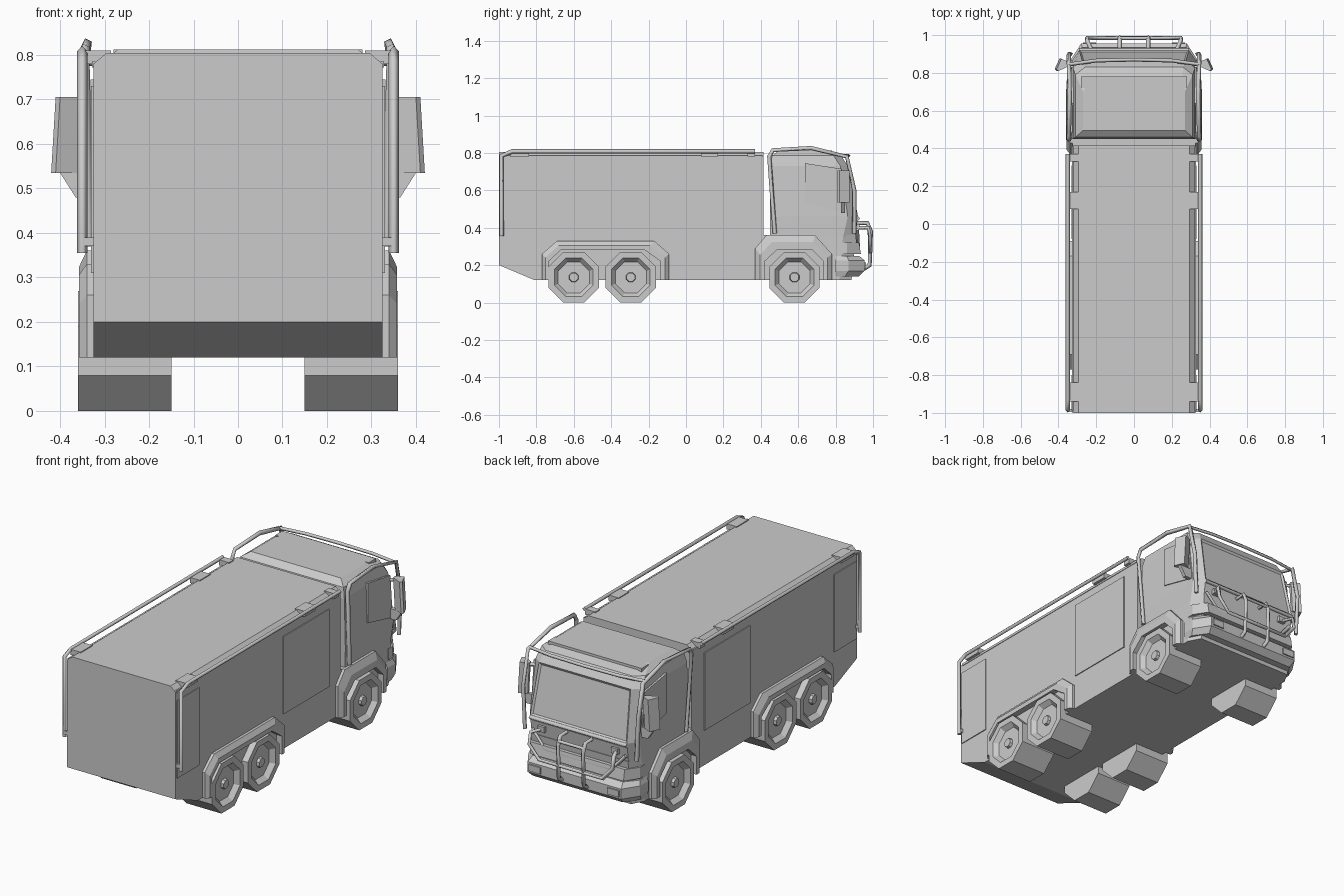
import bpy, bmesh, math
from mathutils import Vector

if "Cube" in bpy.data.objects:
    bpy.data.objects.remove(bpy.data.objects["Cube"])

grey = bpy.data.materials.new("plain grey")
grey.use_nodes = True
grey.diffuse_color = (0.6, 0.6, 0.6, 1)
grey.node_tree.nodes["Principled BSDF"].inputs["Base Color"].default_value = (0.6, 0.6, 0.6, 1)


def finish(name, mesh, mirrored):
    obj = bpy.data.objects.new(name, mesh)
    bpy.context.collection.objects.link(obj)
    mesh.materials.clear()
    mesh.materials.append(grey)
    if mirrored:
        obj.modifiers.new("Mirror", "MIRROR").use_axis[0] = True
    return obj


def loft(name, rings, mirrored=False, closed=False, edit=None):
    """Skin a row of equal rings; cap the ends unless closed."""
    bm = bmesh.new()
    rows = [[bm.verts.new(p) for p in ring] for ring in rings]
    n = len(rows[0])
    pairs = list(zip(rows, rows[1:])) + ([(rows[-1], rows[0])] if closed else [])
    for a, b in pairs:
        for i in range(n):
            j = (i + 1) % n
            bm.faces.new((a[i], a[j], b[j], b[i]))
    if not closed:
        bm.faces.new(rows[0])
        bm.faces.new(rows[-1])
    bmesh.ops.recalc_face_normals(bm, faces=bm.faces)
    if edit:
        edit(bm)
    mesh = bpy.data.meshes.new(name)
    bm.to_mesh(mesh)
    bm.free()
    return finish(name, mesh, mirrored)


def side_prism(name, outline, x0, x1, mirrored=True):
    """Extrude a (y, z) outline along x."""
    return loft(name, [[(x, y, z) for y, z in outline] for x in (x0, x1)], mirrored)


def box(name, x, y, z, mirrored=False):
    return side_prism(name, [(y[0], z[0]), (y[1], z[0]), (y[1], z[1]), (y[0], z[1])],
                      x[0], x[1], mirrored)


def bar(name, points, radius=0.011, mirrored=True):
    """Four-sided tube along a path."""
    curve = bpy.data.curves.new(name, "CURVE")
    curve.dimensions = "3D"
    curve.bevel_depth = radius
    curve.bevel_resolution = 0
    curve.use_fill_caps = True
    spline = curve.splines.new("POLY")
    spline.points.add(len(points) - 1)
    for sp, p in zip(spline.points, points):
        sp.co = (*p, 1)
    temp = bpy.data.objects.new(name, curve)
    bpy.context.collection.objects.link(temp)
    deps = bpy.context.evaluated_depsgraph_get()
    mesh = bpy.data.meshes.new_from_object(temp.evaluated_get(deps))
    bpy.data.objects.remove(temp)
    return finish(name, mesh, mirrored)


# Equipment body with tapered tail and chamfered roof edges
def body_section(y, bottom):
    half = [(0.325, bottom), (0.325, 0.78), (0.295, 0.805)]
    return [(x, y, z) for x, z in half] + [(-x, y, z) for x, z in reversed(half)]


loft("body", [body_section(-1, 0.20), body_section(-0.81, 0.12), body_section(0.415, 0.12)])

# Side shutters and trim line
box("rear_shutter", (0.32, 0.33), (-0.99, -0.80), (0.31, 0.73), True)
box("middle_shutter", (0.32, 0.33), (-0.08, 0.31), (0.31, 0.73), True)
box("body_trim", (0.32, 0.328), (-0.99, 0.41), (0.772, 0.785), True)


# Cab stacked from plan outlines
def cab_ring(z, w, rear, corner, fw, front):
    half = [(w, rear), (w, corner), (fw, front)]
    return [(x, y, z) for x, y in half] + [(-x, y, z) for x, y in reversed(half)]


def inset_windscreen(bm):
    bm.faces.ensure_lookup_table()
    screen = max((f for f in bm.faces if f.calc_area() > 0.1 and f.normal.y > 0.8),
                 key=lambda f: f.calc_center_median().z)
    bmesh.ops.inset_region(bm, faces=[screen], thickness=0.015, depth=-0.008)


loft("cab_base", [cab_ring(0.12, 0.325, 0.38, 0.82, 0.29, 0.885),
                  cab_ring(0.36, 0.325, 0.38, 0.84, 0.29, 0.91)])
loft("cab", [cab_ring(0.35, 0.325, 0.45, 0.84, 0.29, 0.905),
             cab_ring(0.46, 0.328, 0.45, 0.865, 0.29, 0.92),
             cab_ring(0.73, 0.322, 0.45, 0.825, 0.275, 0.865),
             cab_ring(0.785, 0.31, 0.46, 0.79, 0.26, 0.83),
             cab_ring(0.812, 0.27, 0.495, 0.70, 0.25, 0.73)], edit=inset_windscreen)
box("roof_strip", (-0.28, 0.28), (0.72, 0.78), (0.78, 0.812))
side_prism("side_window", [(0.637, 0.53), (0.85, 0.48), (0.83, 0.715), (0.637, 0.745)], 0.32, 0.332)
bar("windscreen_sill", [(-0.29, 0.92, 0.45), (0.29, 0.92, 0.45)], 0.012, False)
box("marker_lamp", (0.2, 0.24), (0.90, 0.928), (0.39, 0.42), True)
bar("grille_edge", [(0.28, 0.915, 0.39), (0.2, 0.92, 0.30), (0, 0.92, 0.30)], 0.01)

# Front bumper with stepped ends
loft("bumper", [cab_ring(0.14, 0.325, 0.80, 0.85, 0.27, 0.925),
                cab_ring(0.17, 0.335, 0.80, 0.87, 0.28, 0.955),
                cab_ring(0.225, 0.335, 0.80, 0.87, 0.28, 0.955),
                cab_ring(0.25, 0.325, 0.80, 0.86, 0.27, 0.925)])
loft("upper_bumper", [cab_ring(0.26, 0.328, 0.82, 0.86, 0.28, 0.935),
                      cab_ring(0.32, 0.328, 0.82, 0.86, 0.28, 0.925)])
box("headlamp", (0.20, 0.27), (0.94, 0.962), (0.18, 0.215), True)

# Bull bar
bar("bull_bar_post", [(0.075, 0.95, 0.18), (0.075, 0.982, 0.20), (0.075, 0.988, 0.38),
                      (0.075, 0.97, 0.425), (0.075, 0.91, 0.425)], 0.012)
bar("bull_bar_loop", [(0.22, 0.91, 0.40), (0.25, 0.975, 0.40), (0.25, 0.985, 0.34),
                      (0.19, 0.985, 0.27), (0, 0.985, 0.27)], 0.011)
bar("bull_bar_top", [(-0.075, 0.983, 0.40), (0.075, 0.983, 0.40)], 0.01, False)

# Wing mirrors on brackets
plan = [(0.345, 0.855), (0.39, 0.875), (0.415, 0.82), (0.405, 0.81), (0.35, 0.835)]
loft("wing_mirror", [[(x + 0.005, y, 0.535) for x, y in plan],
                     [(x - 0.005, y, 0.705) for x, y in plan]], True)
loft("mirror_bracket", [[(x, y, 0.535) for x, y in ((0.32, 0.83), (0.40, 0.83), (0.40, 0.85), (0.32, 0.85))],
                        [(x, y, 0.48) for x, y in ((0.32, 0.83), (0.365, 0.83), (0.365, 0.85), (0.32, 0.85))]], True)
bar("mirror_arm", [(0.31, 0.82, 0.69), (0.36, 0.85, 0.69)], 0.01)

# Guard rails around the cab
bar("cab_rail", [(0.335, 0.475, 0.37), (0.345, 0.445, 0.78), (0.345, 0.465, 0.815), (0.34, 0.67, 0.826),
                 (0.345, 0.86, 0.78), (0.345, 0.90, 0.60), (0.335, 0.90, 0.37)], 0.012)
bar("cab_cross_rail", [(0.345, 0.845, 0.785), (0.2, 0.865, 0.785), (0, 0.87, 0.785)], 0.01)

# Roof rails, uprights at the tail, and brackets
bar("roof_rail", [(0.35, -0.986, 0.355), (0.35, -0.986, 0.785), (0.35, -0.93, 0.808), (0.35, 0.37, 0.808)], 0.012)
for i, (y0, y1) in enumerate([(-0.94, -0.84), (0.08, 0.17), (0.33, 0.37)]):
    box(f"rail_bracket_{i + 1}", (0.285, 0.345), (y0, y1), (0.78, 0.81), True)
box("tail_bracket", (0.32, 0.35), (-0.995, -0.98), (0.37, 0.39), True)


# Wheel arches: chamfered bands between an outer and an inner outline
def fender(name, outer, inner):
    rings = []
    for (oy, oz), (iy, iz) in zip(outer, inner):
        my, mz = oy * 0.5 + iy * 0.5, oz * 0.5 + iz * 0.5
        rings.append([(0.31, oy, oz), (0.34, oy, oz), (0.358, my, mz), (0.358, iy, iz), (0.31, iy, iz)])
    loft(name, rings, True)


fender("front_fender",
       [(0.37, 0.12), (0.37, 0.29), (0.43, 0.36), (0.69, 0.36), (0.78, 0.26), (0.78, 0.12)],
       [(0.42, 0.12), (0.42, 0.22), (0.49, 0.285), (0.67, 0.285), (0.735, 0.22), (0.735, 0.12)])
fender("rear_fender",
       [(-0.77, 0.12), (-0.77, 0.26), (-0.69, 0.33), (-0.17, 0.33), (-0.09, 0.26), (-0.09, 0.12)],
       [(-0.735, 0.12), (-0.735, 0.22), (-0.67, 0.28), (-0.22, 0.28), (-0.135, 0.22), (-0.135, 0.12)])

# Octagonal wheels with dished rims and hubs
profile = [(0.15, 0.146), (0.36, 0.146), (0.36, 0.112), (0.335, 0.09), (0.335, 0.028), (0.35, 0.024)]
angles = [math.pi / 8 + k * math.pi / 4 for k in range(8)]
for name, y in (("front_wheels", 0.58), ("middle_wheels", -0.295), ("rear_wheels", -0.60)):
    loft(name, [[(x, y + r * math.cos(a), 0.135 + r * math.sin(a)) for a in angles]
                for x, r in profile], True)
